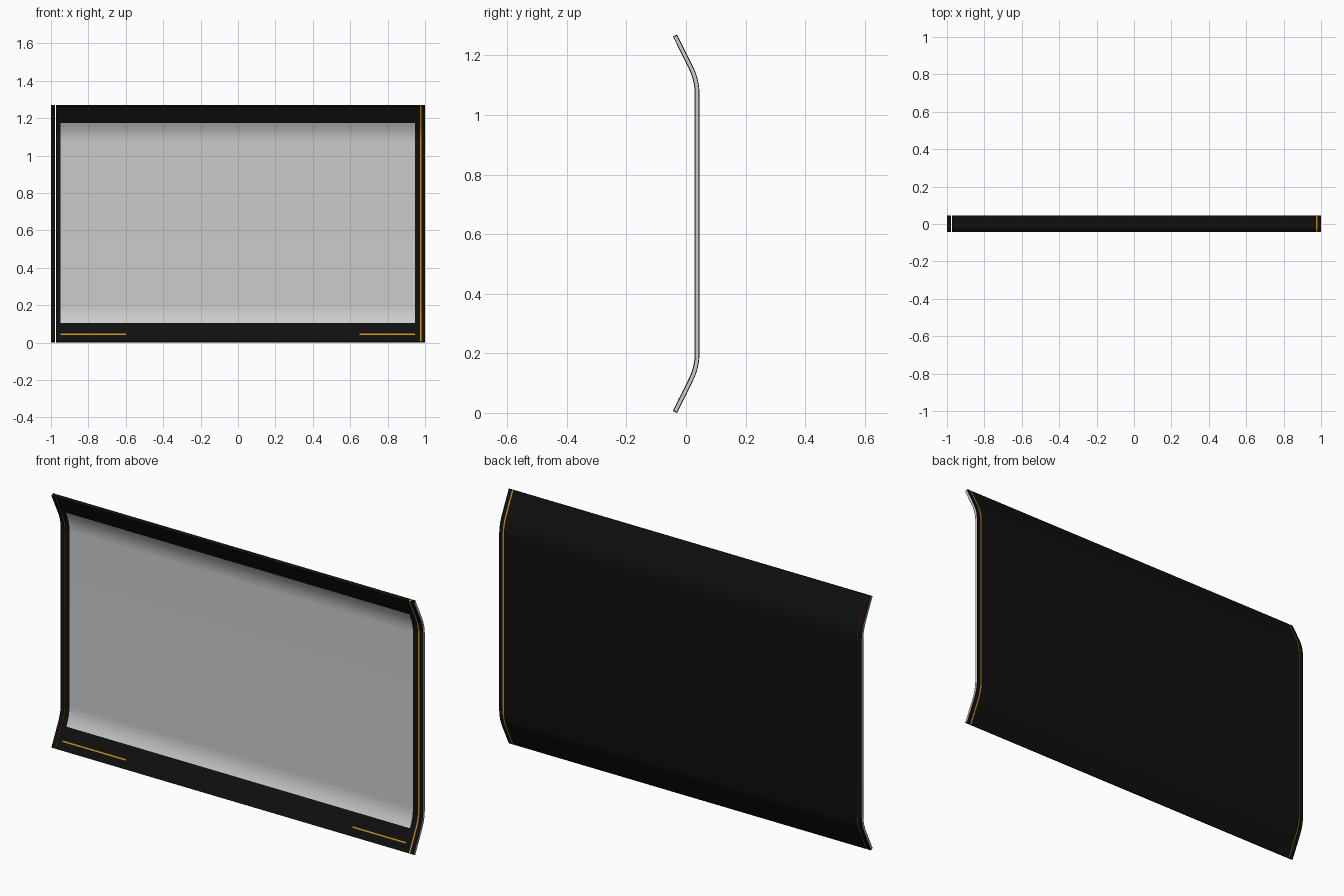
import bpy, bmesh, math

if "Cube" in bpy.data.objects:
    bpy.data.objects.remove(bpy.data.objects["Cube"])

def mat(name, rgb):
    m = bpy.data.materials.new(name)
    m.diffuse_color = (*rgb, 1)
    m.use_nodes = True
    m.node_tree.nodes["Principled BSDF"].inputs["Base Color"].default_value = m.diffuse_color
    return m

BLACK = mat("black", (0.005, 0.005, 0.005))
AMBER = mat("amber", (0.6, 0.27, 0.01))

H, ANG, R, T = 1.27, math.radians(26.5), 0.2, 0.0075
Z_FLAT = 0.2                      # height where the flat middle starts
Z_ARC = Z_FLAT - R * math.sin(ANG)
Y_MID = 0.0375
Z_END = T * math.sin(ANG)

def lower(z):
    """centre line y and tilt of the lower half at height z"""
    if z >= Z_FLAT:
        return Y_MID, 0.0
    if z >= Z_ARC:
        a = math.asin((Z_FLAT - z) / R)
        return Y_MID - R * (1 - math.cos(a)), a
    return Y_MID - R * (1 - math.cos(ANG)) - (Z_ARC - z) * math.tan(ANG), ANG

def pt(z, off):
    """point offset from the centre line; positive is towards the front"""
    top = z > H / 2
    y, a = lower(H - z if top else z)
    dz = off * math.sin(a)
    return y - off * math.cos(a), z + (-dz if top else dz)

ARC = [Z_FLAT - R * math.sin(ANG * i / 10) for i in range(10, -1, -1)]
BREAKS = ARC + [H - z for z in reversed(ARC)]

def sweep(name, x0, x1, z0=Z_END, z1=H - Z_END, back=-T, front=T, material=None, ends=None):
    """solid slab following the bent profile, from x0 to x1"""
    zs = [z0] + [z for z in BREAKS if z0 + 1e-3 < z < z1 - 1e-3] + [z1]
    loop = [pt(z, front) for z in zs] + [pt(z, back) for z in reversed(zs)]
    n, k = len(loop), len(zs)
    bm = bmesh.new()
    a = [bm.verts.new((x0, y, z)) for y, z in loop]
    b = [bm.verts.new((x1, y, z)) for y, z in loop]
    for i in range(n):
        j = (i + 1) % n
        bm.faces.new((a[i], a[j], b[j], b[i]))
    for side, row in enumerate((a, b)):
        for i in range(k - 1):
            f = bm.faces.new((row[i], row[i + 1], row[n - 2 - i], row[n - 1 - i]))
            if ends and ends[side]:
                f.material_index = 1
    bmesh.ops.recalc_face_normals(bm, faces=bm.faces)
    me = bpy.data.meshes.new(name)
    bm.to_mesh(me)
    bm.free()
    if material:
        me.materials.append(material)
    if ends:
        me.materials.append(AMBER)
    ob = bpy.data.objects.new(name, me)
    bpy.context.collection.objects.link(ob)
    bpy.ops.object.select_all(action='DESELECT')
    ob.select_set(True)
    bpy.context.view_layer.objects.active = ob
    bpy.ops.object.shade_smooth_by_angle(angle=math.radians(30))
    return ob

# bent black casing and its end strips; the left one leaves a thin amber-walled slit
sweep("casing", -0.974, 0.974, material=BLACK, ends=(True, True))
sweep("end_strip_left", -0.999, -0.979, material=BLACK, ends=(False, True))
sweep("end_strip_right", 0.979, 0.999, material=BLACK, ends=(True, False))
sweep("light_strip_right", 0.973, 0.980, back=-T - 0.0002, front=T + 0.0002, material=AMBER)

# grey core showing on both end faces
for side, s in (("left", -1), ("right", 1)):
    sweep("end_core_" + side, min(s * 0.99, s), max(s * 0.99, s),
          Z_END + 0.003, H - Z_END - 0.003, -0.005, 0.005)

# grey display area on the front
sweep("screen", -0.95, 0.945, 0.102, 1.178, T - 0.002, T + 0.0008)

# amber dashes along the bottom of the front
for side, x0, x1 in (("left", -0.95, -0.6), ("right", 0.65, 0.945)):
    sweep("dash_" + side, x0, x1, 0.038, 0.044, T - 0.002, T + 0.0008, AMBER)
